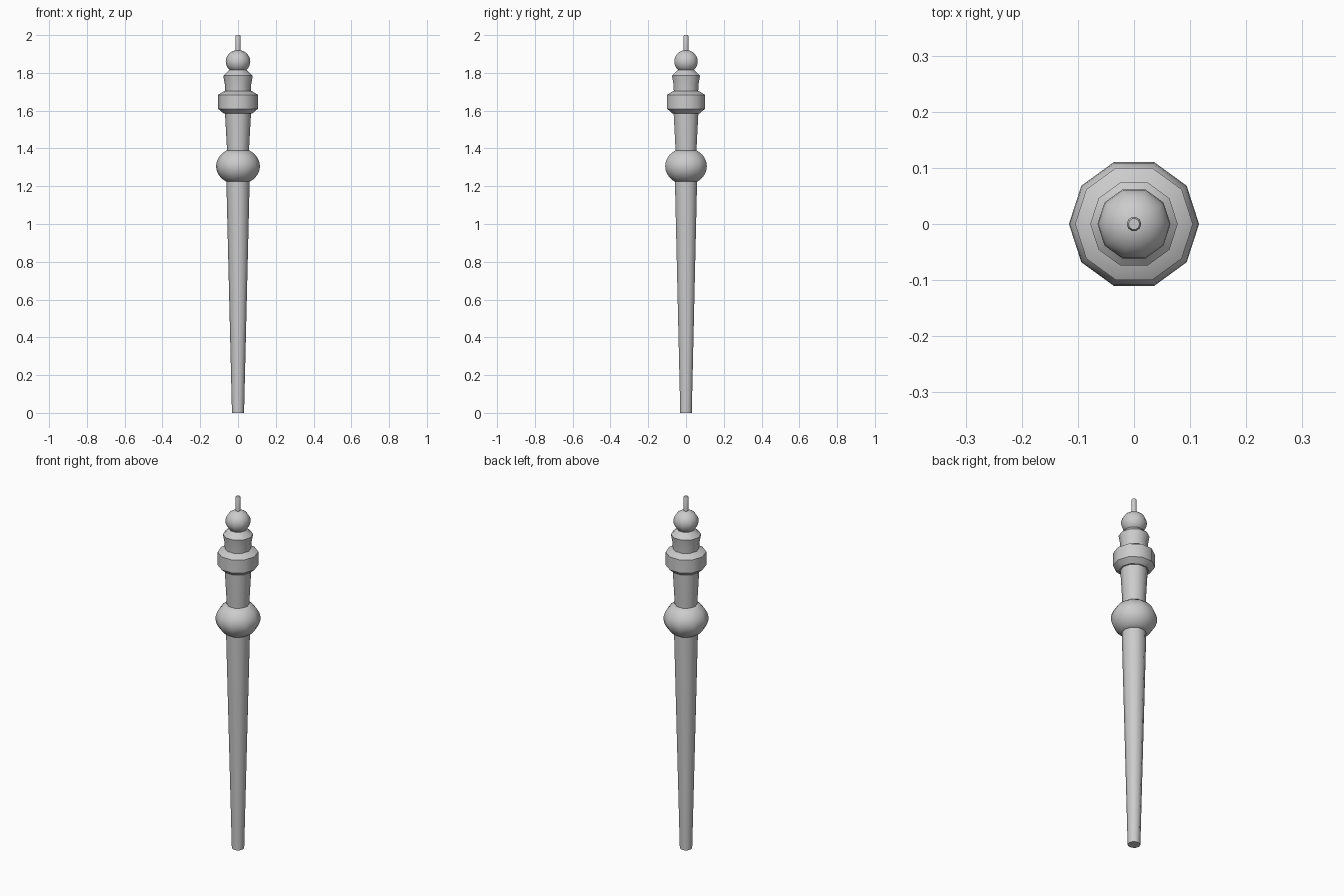
import bpy, bmesh
from math import sin, cos, pi, radians

if "Cube" in bpy.data.objects:
    bpy.data.objects.remove(bpy.data.objects["Cube"])

SIDES = 10


def lathe(name, profile):
    """Revolve a (radius, height) profile around z and cap both ends."""
    bm = bmesh.new()
    rings = [[bm.verts.new((r * cos(2 * pi * i / SIDES), r * sin(2 * pi * i / SIDES), z))
              for i in range(SIDES)] for r, z in profile]
    for low, high in zip(rings, rings[1:]):
        for i in range(SIDES):
            j = (i + 1) % SIDES
            bm.faces.new((low[i], low[j], high[j], high[i]))
    bm.faces.new(rings[0][::-1])
    bm.faces.new(rings[-1])
    mesh = bpy.data.meshes.new(name)
    bm.to_mesh(mesh)
    bm.free()
    obj = bpy.data.objects.new(name, mesh)
    bpy.context.collection.objects.link(obj)
    bpy.ops.object.select_all(action='DESELECT')
    obj.select_set(True)
    bpy.context.view_layer.objects.active = obj
    bpy.ops.object.shade_smooth_by_angle(angle=radians(40))
    return obj


def bulb(radius, half_height, centre, start, end, steps=12):
    """Elliptical profile between two latitudes, in degrees."""
    angles = [radians(start + (end - start) * k / steps) for k in range(steps + 1)]
    return [(radius * cos(a), centre + half_height * sin(a)) for a in angles]


# Long tapered shaft
lathe("shaft", [(0.032, 0), (0.062, 1.24)])

# Rounded knob above the shaft
lathe("knob", bulb(0.116, 0.097, 1.306, -58, 58))

# Flared neck
lathe("neck", [(0.057, 1.37), (0.069, 1.59)])

# Wide chamfered collar
lathe("collar", [(0.076, 1.585), (0.105, 1.61), (0.105, 1.684), (0.07, 1.705)])

# Small cup holding the ball
lathe("cup", [(0.067, 1.69), (0.070, 1.74), (0.078, 1.785), (0.046, 1.815)])

# Finial ball
lathe("ball", bulb(0.065, 0.061, 1.86, -80, 80))

# Thin tip with a bevelled end
lathe("tip", [(0.013, 1.91), (0.013, 1.995), (0.010, 2.0)])
